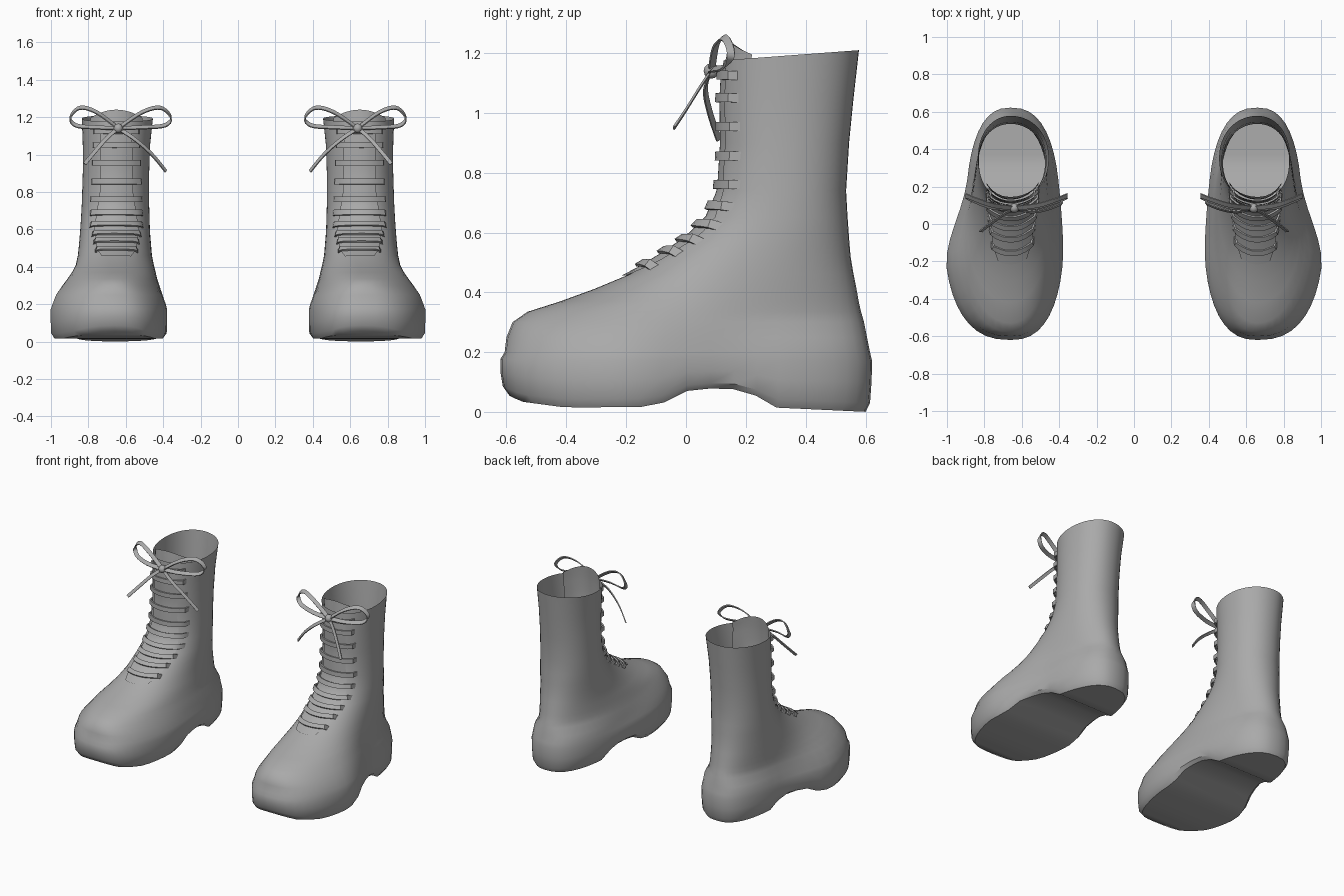
import bpy, bmesh, math
from mathutils import Vector
from mathutils.bvhtree import BVHTree

if "Cube" in bpy.data.objects:
    bpy.data.objects.remove(bpy.data.objects["Cube"])

CX, N = 0.66, 48
grey = bpy.data.materials.new("boot grey")
grey.diffuse_color = (0.40, 0.40, 0.40, 1)
grey.use_nodes = True
grey.node_tree.nodes["Principled BSDF"].inputs["Base Color"].default_value = grey.diffuse_color

# horizontal sections: z, front y, back y, outer width ball/heel, inner width ball/heel
ROWS = [
    (0.00, -.59, .600, .335, .215, .265, .240),
    (0.03, -.612, .615, .352, .235, .285, .260),
    (0.10, -.62, .620, .355, .240, .287, .265),
    (0.17, -.62, .622, .355, .240, .287, .265),
    (0.20, -.606, .615, .345, .235, .280, .258),
    (0.25, -.60, .605, .325, .225, .260, .250),
    (0.30, -.58, .595, .295, .215, .240, .240),
    (0.335, -.53, .585, .270, .210, .225, .230),
    (0.37, -.42, .577, .250, .205, .220, .220),
    (0.41, -.31, .570, .230, .200, .210, .210),
    (0.46, -.19, .560, .215, .195, .200, .200),
    (0.52, -.09, .550, .200, .190, .195, .195),
    (0.58, .00, .545, .190, .185, .190, .190),
    (0.65, .07, .540, .180, .180, .187, .187),
    (0.74, .11, .535, .175, .175, .185, .185),
    (0.90, .12, .545, .170, .170, .185, .185),
    (1.05, .118, .560, .170, .170, .190, .190),
    (1.20, .125, .578, .175, .175, .205, .205),
]
SOLE = [(-.62, .07), (-.55, .035), (-.4, .015), (-.1, .018), (0, .07),
        (.05, .08), (.2, .075), (.3, .015), (.62, 0)]


def interp(table, v):
    if v <= table[0][0]:
        return table[0][1]
    for (a, p), (b, q) in zip(table, table[1:]):
        if v <= b:
            return p + (q - p) * (v - a) / (b - a)
    return table[-1][1]


def make(name, verts, faces, angle=40):
    """Mesh for one boot, mirrored to give the pair."""
    bm = bmesh.new()
    vs = [bm.verts.new(v) for v in verts]
    for f in faces:
        bm.faces.new([vs[i] for i in f])
    bmesh.ops.recalc_face_normals(bm, faces=bm.faces)
    me = bpy.data.meshes.new(name)
    bm.to_mesh(me)
    bm.free()
    me.materials.append(grey)
    ob = bpy.data.objects.new(name, me)
    bpy.context.collection.objects.link(ob)
    ob.modifiers.new("pair", 'MIRROR').use_mirror_merge = False
    for o in bpy.context.selected_objects:
        o.select_set(False)
    ob.select_set(True)
    bpy.context.view_layer.objects.active = ob
    bpy.ops.object.shade_smooth_by_angle(angle=math.radians(angle))
    return ob


# boot shell: lofted sections, open at the top
verts, faces = [], []
for r, (z, yf, yb, of, ob_, jf, jb) in enumerate(ROWS):
    n = 2.5 if z < 0.3 else 2.1
    for k in range(N):
        a = 2 * math.pi * k / N
        t = (1 - math.cos(a)) / 2
        y = yf + (yb - yf) * t
        cap = max(0, 1 - abs(2 * t - 1) ** n) ** (1 / n)
        s = min(1, max(0, (y + 0.25) / 0.5))
        s = s * s * (3 - 2 * s)
        w = of + (ob_ - of) * s if k <= N // 2 else -(jf + (jb - jf) * s)
        zz = z
        if z < 0.19:                       # sole arch and toe spring
            h = interp(SOLE, y)
            zz = h + z * (1 - h / 0.19)
        elif r == len(ROWS) - 1:           # sloped top rim
            zz = 1.175 + 0.075 * (y - 0.12)
        verts.append((CX + w * cap, y, zz))
for r in range(len(ROWS) - 1):
    for k in range(N):
        j = (k + 1) % N
        faces.append((r * N + k, r * N + j, r * N + N + j, r * N + N + k))
tree = BVHTree.FromPolygons(verts, faces)
for k in range(N // 2):                    # underside strips
    f = [k, k + 1, N - k - 1, (N - k) % N]
    faces.append(list(dict.fromkeys(f)))
make("boot_shell", verts, faces)


def on_front(x, z, off):
    """Point and normal on the front of the shell."""
    p, nrm, _, _ = tree.ray_cast(Vector((x, -2, z)), Vector((0, 1, 0)))
    if nrm.y > 0:
        nrm = -nrm
    return p + nrm * off, nrm


def grid(name, rows):
    m = len(rows[0])
    fs = [(r * m + c, r * m + c + 1, r * m + m + c + 1, r * m + m + c)
          for r in range(len(rows) - 1) for c in range(m - 1)]
    return make(name, [p for row in rows for p in row], fs)


def ribbon(name, pts, sides, w, t):
    """Flat strip of width w and thickness t along pts."""
    vs, fs = [], []
    for i, p in enumerate(pts):
        tan = (pts[min(i + 1, len(pts) - 1)] - pts[max(i - 1, 0)]).normalized()
        s = (sides[i] - tan * sides[i].dot(tan)).normalized()
        u = tan.cross(s)
        vs += [p + s * a * w / 2 + u * b * t / 2
               for a, b in ((-1, -1), (1, -1), (1, 1), (-1, 1))]
    for i in range(len(pts) - 1):
        fs += [(4 * i + c, 4 * i + (c + 1) % 4, 4 * i + 4 + (c + 1) % 4, 4 * i + 4 + c)
               for c in range(4)]
    e = len(vs) - 4
    fs += [(0, 1, 2, 3), (e, e + 1, e + 2, e + 3)]
    return make(name, vs, fs)


def smooth_path(pts, steps=5):
    """Catmull-Rom path through pts."""
    p = [Vector(v) for v in pts]
    p = [p[0]] + p + [p[-1]]
    out = []
    for a, b, c, d in zip(p, p[1:], p[2:], p[3:]):
        for i in range(steps):
            t = i / steps
            out.append(0.5 * (2 * b + (c - a) * t + (2 * a - 5 * b + 4 * c - d) * t * t
                              + (3 * b - a - 3 * c + d) * t ** 3))
    return out + [p[-1]]


# tongue strip down the front
LX = CX - 0.01
HALF = [(.45, .075), (.49, .105), (.6, .115), (.8, .085), (1.15, .08)]
rows = []
for i in range(29):
    z = 0.45 + 0.7 * i / 28
    rows.append([on_front(LX + interp(HALF, z) * c / 3, z, 0.007)[0] for c in range(-3, 4)])
grid("tongue", rows)

# top of the tongue, rising behind the rim
rows = []
for i in range(8):
    row = []
    for c in range(-5, 6):
        z = 1.0 + i / 7 * (0.24 - 0.045 * (c / 5) ** 2)
        p = on_front(LX + 0.15 * c / 5, min(z, 1.15), -0.012)[0]
        row.append((p.x, p.y + max(0, z - 1.15) * 0.1, z))
    rows.append(row)
grid("tongue_top", rows)

# lace bands across the tongue
LACES = [(.485, .115), (.53, .125), (.57, .135), (.62, .147), (.685, .147),
         (.76, .145), (.855, .14), (.955, .135), (1.05, .13), (1.125, .125)]
for z, h in LACES:
    pts, sides = [], []
    for c in range(-6, 7):
        off = 0.016 if abs(c) < 6 else -0.008
        p, nrm = on_front(LX + h * c / 6, z, off)
        pts.append(p)
        sides.append(nrm.cross(Vector((1, 0, 0))))
    ribbon("lace_band", pts, sides, 0.03, 0.01)

# bow: two loops and two tails
K = (0.64, 0.085, 1.14)
WIDE = Vector((0, 0.7, 0.6))
for s, reach in ((1, .255), (-1, .28)):
    loop = [K, (K[0] + s * .12, .09, 1.145), (K[0] + s * reach * .88, .13, 1.155),
            (K[0] + s * reach, .15, 1.20), (K[0] + s * reach * .8, .13, 1.25),
            (K[0] + s * reach * .45, .10, 1.225), K]
    pts = smooth_path(loop)
    ribbon("bow_loop", pts, [WIDE] * len(pts), 0.026, 0.007)
for tail in ([K, (.70, .05, 1.09), (.77, .0, 1.01), (.82, -.04, .95)],
             [K, (.55, .065, 1.08), (.46, .08, 1.0), (.385, .11, .91)]):
    pts = smooth_path(tail)
    ribbon("bow_tail", pts, [Vector((0, .5, 1))] * len(pts), 0.02, 0.007)

# knot
bm = bmesh.new()
bmesh.ops.create_uvsphere(bm, u_segments=10, v_segments=6, radius=0.026)
kv = [Vector(K) + v.co for v in bm.verts]
kf = [[v.index for v in f.verts] for f in bm.faces]
bm.free()
make("bow_knot", kv, kf)
